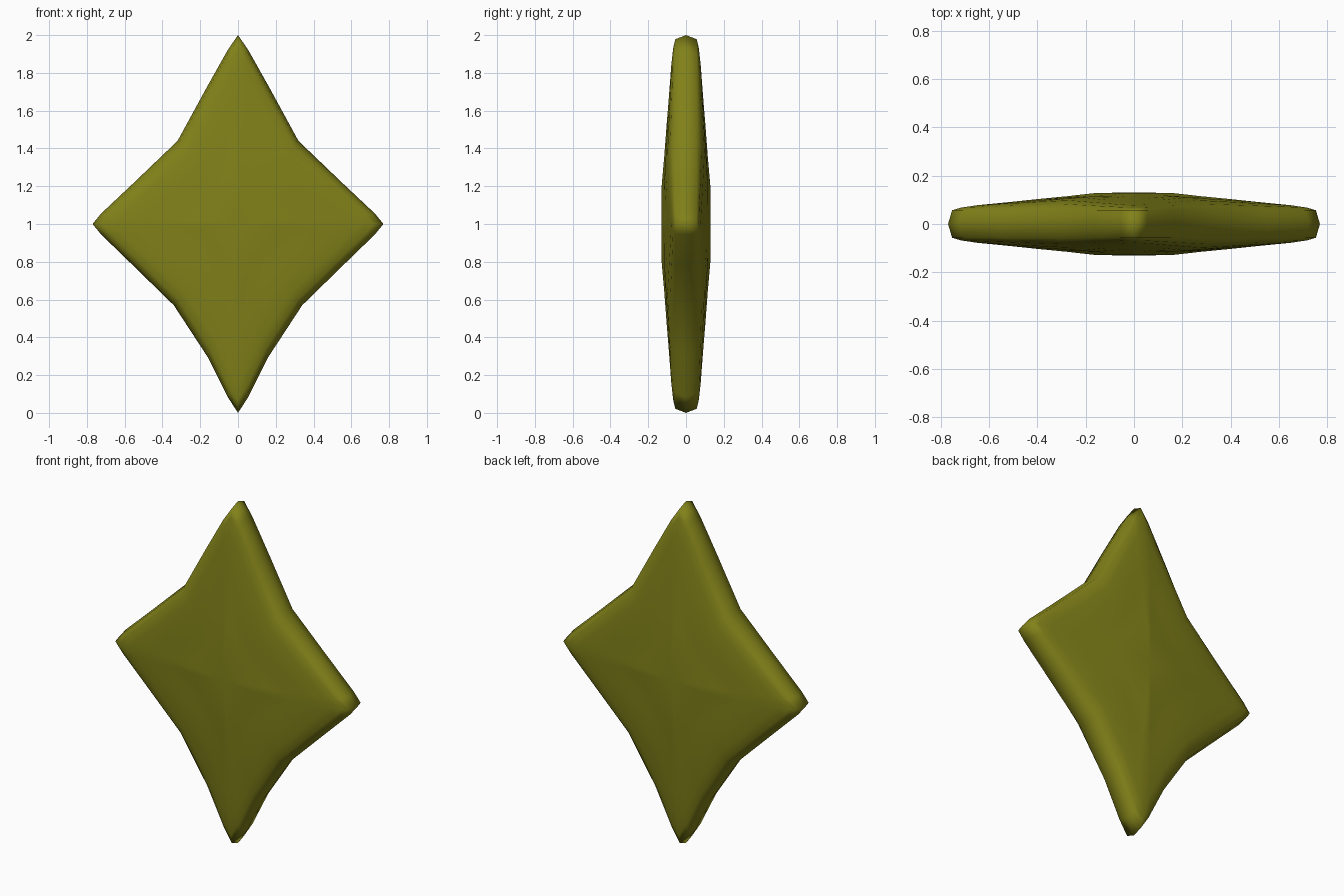
import bpy, bmesh

if "Cube" in bpy.data.objects:
    bpy.data.objects.remove(bpy.data.objects["Cube"])

# right half of the star outline, top tip to bottom tip: x, z, waist fullness
half = [(0, 2.0, 0), (0.055, 1.92, 0.1), (0.17, 1.715, 0.5), (0.32, 1.44, 1),
        (0.555, 1.215, 0.5), (0.725, 1.055, 0.1), (0.77, 1.0, 0),
        (0.725, 0.945, 0.1), (0.55, 0.775, 0.5), (0.34, 0.57, 1),
        (0.16, 0.295, 0.5), (0.055, 0.085, 0.1), (0, 0.0, 0)]
outline = half + [(-x, z, w) for x, z, w in half[-2:0:-1]]

# rings from the rim to the middle: scale about the centre, half depth, extra at waist
side = [(0.978, 0.057, 0.0), (0.93, 0.068, 0.015), (0.84, 0.078, 0.02),
        (0.68, 0.09, 0.02), (0.52, 0.103, 0.012), (0.36, 0.115, 0.004),
        (0.2, 0.129, 0.0)]
rings = [(s, -d, -e) for s, d, e in side[::-1]] + [(1, 0, 0)] + side

bm = bmesh.new()
loops = [[bm.verts.new((x * s, d + e * w, 1 + (z - 1) * s)) for x, z, w in outline]
         for s, d, e in rings]
n = len(outline)
for a, b in zip(loops, loops[1:]):
    for i in range(n):
        j = (i + 1) % n
        bm.faces.new((a[i], a[j], b[j], b[i]))

# close the front and back with shallow fans
for loop, y in ((loops[0], -0.13), (loops[-1], 0.13)):
    c = bm.verts.new((0, y, 1))
    for i in range(n):
        bm.faces.new((loop[i], loop[(i + 1) % n], c))
bmesh.ops.recalc_face_normals(bm, faces=bm.faces[:])
for f in bm.faces:
    f.smooth = True

mesh = bpy.data.meshes.new("star_cushion")
bm.to_mesh(mesh)
bm.free()
star = bpy.data.objects.new("star_cushion", mesh)
bpy.context.collection.objects.link(star)

# olive colour
mat = bpy.data.materials.new("olive")
mat.diffuse_color = (0.22, 0.22, 0.01, 1)
mat.use_nodes = True
mat.node_tree.nodes["Principled BSDF"].inputs["Base Color"].default_value = mat.diffuse_color
mesh.materials.append(mat)
